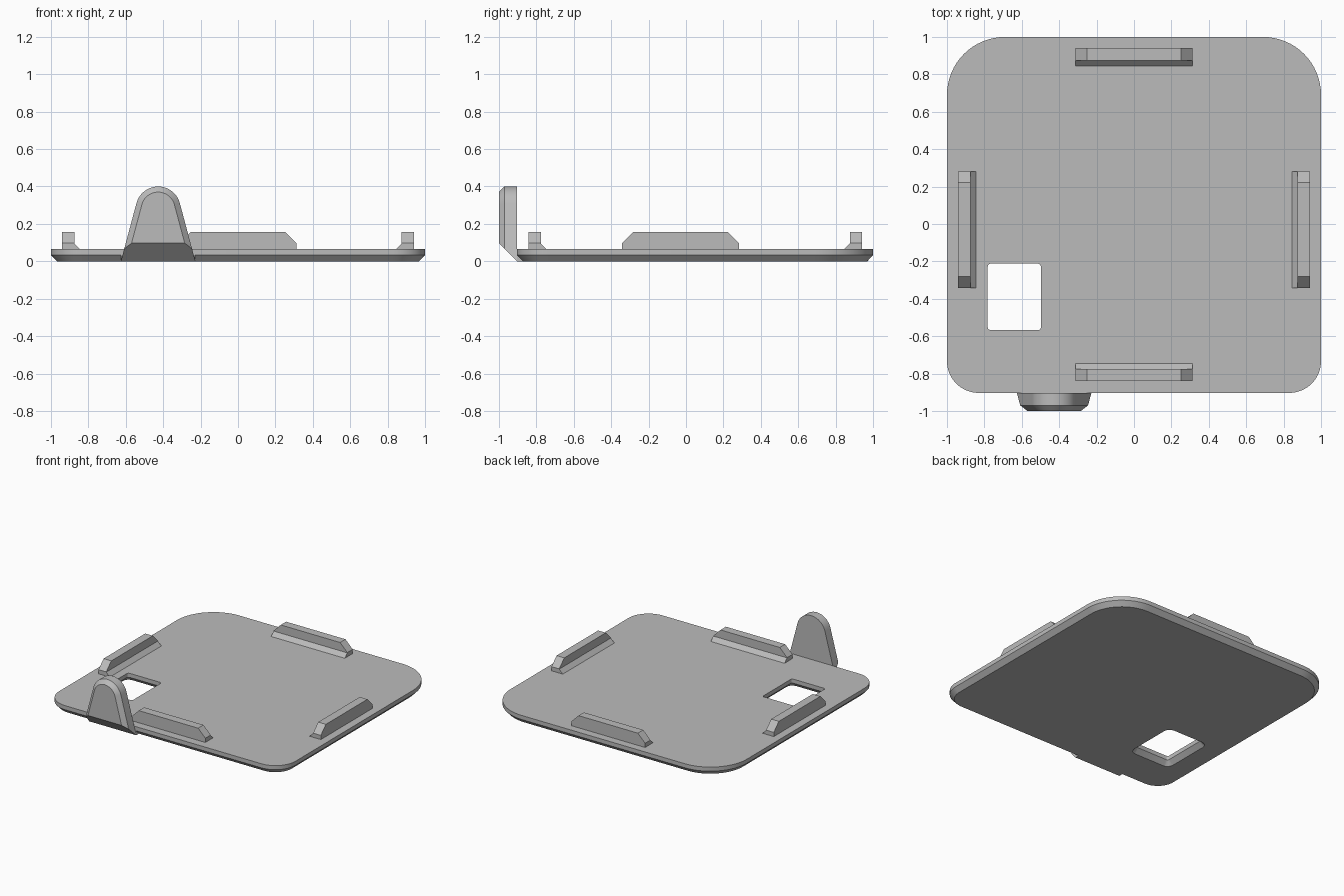
import bpy, bmesh
from math import sin, cos, pi, radians, tan
from mathutils import Matrix, Vector

if "Cube" in bpy.data.objects:
    bpy.data.objects.remove(bpy.data.objects["Cube"])

grey = bpy.data.materials.new("light grey")
grey.use_nodes = True
COLOUR = (0.5, 0.5, 0.5, 1)
grey.diffuse_color = COLOUR
grey.node_tree.nodes["Principled BSDF"].inputs["Base Color"].default_value = COLOUR


def loft(bm, rings):
    """Skin matching rings of points and cap both ends."""
    loops = [[bm.verts.new(p) for p in ring] for ring in rings]
    n = len(loops[0])
    for a, b in zip(loops, loops[1:]):
        for i in range(n):
            j = (i + 1) % n
            bm.faces.new((a[i], a[j], b[j], b[i]))
    bm.faces.new(loops[0])
    bm.faces.new(loops[-1])


def finish(bm, name):
    bmesh.ops.recalc_face_normals(bm, faces=bm.faces)
    mesh = bpy.data.meshes.new(name)
    bm.to_mesh(mesh)
    bm.free()
    mesh.materials.append(grey)
    obj = bpy.data.objects.new(name, mesh)
    bpy.context.collection.objects.link(obj)
    return obj


def smooth(obj):
    bpy.ops.object.select_all(action='DESELECT')
    obj.select_set(True)
    bpy.context.view_layer.objects.active = obj
    bpy.ops.object.shade_smooth_by_angle(angle=radians(25))


def rounded(x0, x1, y0, y1, front_r, back_r, grow, z, steps=16):
    """Rounded rectangle offset outward by grow."""
    corners = [(x1 - back_r, y1 - back_r, back_r), (x0 + back_r, y1 - back_r, back_r),
               (x0 + front_r, y0 + front_r, front_r), (x1 - front_r, y0 + front_r, front_r)]
    ring = []
    for q, (cx, cy, r) in enumerate(corners):
        for s in range(steps + 1):
            a = (q + s / steps) * pi / 2
            ring.append((cx + (r + grow) * cos(a), cy + (r + grow) * sin(a), z))
    return ring


TOP, EDGE, CH = 0.065, 0.034, 0.032

# Base plate with chamfered underside
bm = bmesh.new()
outline = (-1, 1, -0.903, 1, 0.17, 0.31)
loft(bm, [rounded(*outline, g, z) for g, z in ((-CH, 0), (0, EDGE), (0, TOP))])
plate = finish(bm, "base_plate")

# Window opening, flared underneath
bm = bmesh.new()
window = (-0.782, -0.498, -0.567, -0.212, 0.015, 0.015)
loft(bm, [rounded(*window, g, z, 4)
          for g, z in ((2 * CH, -CH), (0, EDGE), (0, 0.2))])
cutter = finish(bm, "window_cutter")
cutter.hide_render = True
cut = plate.modifiers.new("window", 'BOOLEAN')
cut.operation = 'DIFFERENCE'
cut.solver = 'EXACT'
cut.object = cutter
bpy.context.view_layer.objects.active = plate
bpy.ops.object.modifier_apply(modifier=cut.name)
bpy.data.objects.remove(cutter)
smooth(plate)


# Locating rails: tapered bar with a sloped foot on the inward side
def rail(name, x, y, angle):
    half, low = 0.312, TOP - 0.01
    bar = [(-half, low), (half, low), (half, 0.097), (half - 0.061, 0.158),
           (0.061 - half, 0.158), (-half, 0.097)]
    foot = [(0, low), (0.03, low), (0.03, TOP), (0, TOP + 0.03)]
    bm = bmesh.new()
    loft(bm, [[(u, v, z) for u, z in bar] for v in (-0.065, 0)])
    loft(bm, [[(u, v, z) for v, z in foot] for u in (-half, half)])
    bm.transform(Matrix.Translation((x, y, 0)) @ Matrix.Rotation(angle, 4, 'Z'))
    finish(bm, name)


rail("front_rail", 0, -0.775, 0)
rail("back_rail", 0, 0.875, pi)
rail("left_rail", 0.875, -0.03, pi / 2)
rail("right_rail", -0.875, -0.03, -pi / 2)


# Finger tab: rounded taper with a chamfered front rim
def tab_ring(y, r, steps=20):
    cx, cz, lean = -0.427, 0.28, radians(15)
    arc = [lean + (pi - 2 * lean) * s / steps for s in range(steps + 1)]
    pts = [(cx + r * cos(a), y, cz + r * sin(a)) for a in arc]
    foot = r * cos(lean) + (cz + r * sin(lean)) * tan(lean)
    return [(cx + foot, y, 0)] + pts + [(cx - foot, y, 0)]


bm = bmesh.new()
loft(bm, [tab_ring(-0.903, 0.12), tab_ring(-0.97, 0.12), tab_ring(-1, 0.09)])
geom = bm.verts[:] + bm.edges[:] + bm.faces[:]
res = bmesh.ops.bisect_plane(bm, geom=geom, plane_co=Vector((0, -0.9029, 0)),
                             plane_no=Vector((0, -1, -1)), clear_outer=True)
bmesh.ops.holes_fill(bm, edges=[e for e in bm.edges if e.is_boundary])
smooth(finish(bm, "finger_tab"))

# Filler joining the tab to the plate under its chamfer
bm = bmesh.new()
loft(bm, [[(x, y, z) for x, y in ((-0.625, -0.903), (-0.229, -0.903),
                                  (-0.229, -0.86), (-0.625, -0.86))]
          for z in (0, 0.05)])
finish(bm, "tab_root")
